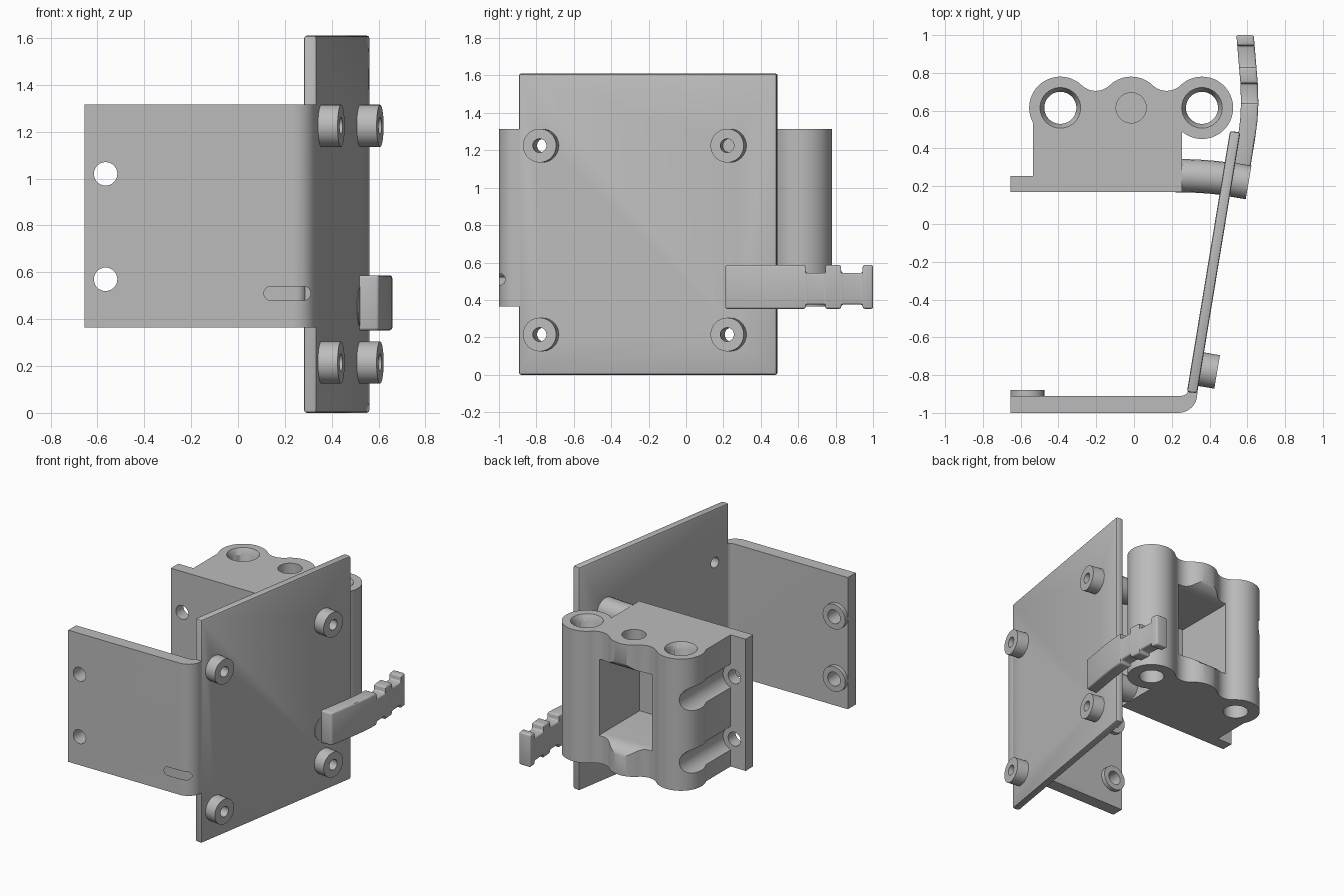
import bpy, bmesh
from math import radians, sin, cos, pi
from mathutils import Vector, Matrix

old = bpy.data.objects.get("Cube")
if old:
    bpy.data.objects.remove(old)

grey = bpy.data.materials.new("plain grey")
grey.use_nodes = True
grey.diffuse_color = (0.5, 0.5, 0.5, 1)
grey.node_tree.nodes["Principled BSDF"].inputs["Base Color"].default_value = (0.5, 0.5, 0.5, 1)


def finish(name, bm):
    bmesh.ops.recalc_face_normals(bm, faces=bm.faces)
    mesh = bpy.data.meshes.new(name)
    bm.to_mesh(mesh)
    bm.free()
    mesh.materials.append(grey)
    ob = bpy.data.objects.new(name, mesh)
    bpy.context.collection.objects.link(ob)
    return ob


def prism(name, outline, lo, hi, axis="z"):
    """Extrude an outline (xy along z, yz along x, or xz along y)."""
    place = {"z": lambda a, b, h: (a, b, h),
             "x": lambda a, b, h: (h, a, b),
             "y": lambda a, b, h: (a, h, b)}[axis]
    bm = bmesh.new()
    face = bm.faces.new([bm.verts.new(place(a, b, lo)) for a, b in outline])
    out = bmesh.ops.extrude_face_region(bm, geom=[face])
    moved = [v for v in out["geom"] if isinstance(v, bmesh.types.BMVert)]
    bmesh.ops.translate(bm, verts=moved, vec=place(0, 0, hi - lo))
    return finish(name, bm)


def rod(name, start, end, r1, r2=None, sides=40):
    a, b = Vector(start), Vector(end)
    turn = (b - a).to_track_quat("Z", "Y").to_matrix().to_4x4()
    bm = bmesh.new()
    bmesh.ops.create_cone(bm, cap_ends=True, segments=sides, radius1=r1,
                          radius2=r1 if r2 is None else r2, depth=(b - a).length,
                          matrix=Matrix.Translation((a + b) / 2) @ turn)
    return finish(name, bm)


def arc(cx, cy, r, start, end, n=14):
    angles = [radians(start + (end - start) * i / n) for i in range(n + 1)]
    return [(cx + r * cos(t), cy + r * sin(t)) for t in angles]


def apply(ob, mod):
    bpy.context.view_layer.objects.active = ob
    bpy.ops.object.modifier_apply(modifier=mod.name)


def cut(ob, *cutters):
    for c in cutters:
        mod = ob.modifiers.new("cut", "BOOLEAN")
        mod.operation, mod.solver, mod.object = "DIFFERENCE", "EXACT", c
        apply(ob, mod)
        bpy.data.objects.remove(c)


def bevel(ob, width, segments=3):
    mod = ob.modifiers.new("bevel", "BEVEL")
    mod.width, mod.segments, mod.limit_method = width, segments, "ANGLE"
    mod.angle_limit = radians(50)
    apply(ob, mod)


LOW, HIGH = 0.365, 1.315
SCREW_X, SCREW_Z = -0.565, (0.57, 1.02)
TILT = radians(9.6)
OUT = Vector((cos(TILT), -sin(TILT), 0))

# Front plate with its bend, screw bosses and slot
outline = [(-0.655, -1), (0.235, -1)] + arc(0.235, -0.9, 0.1, -90, 0, 10)
outline += [(0.335, -0.87), (0.285, -0.87)] + arc(0.25, -0.87, 0.04, 0, -90, 5) + [(-0.655, -0.91)]
front_plate = prism("front_plate", outline, LOW, HIGH)
for z in SCREW_Z:
    cut(front_plate, rod("hole", (SCREW_X, -1.1, z), (SCREW_X, -0.8, z), 0.05))
    boss = rod("front_plate_boss", (SCREW_X, -0.912, z), (SCREW_X, -0.88, z), 0.09)
    cut(boss, rod("hole", (SCREW_X, -1.1, z), (SCREW_X, -0.8, z), 0.05))
slot = arc(0.28, 0.51, 0.03, -90, 90, 8) + arc(0.14, 0.51, 0.03, 90, 270, 8)
cut(front_plate, prism("slot", slot, -1.1, -0.85, "y"))

# Tall tilted side plate
side_plate = prism("side_plate", [(0.28, -0.89), (0.335, -0.895), (0.563, 0.485), (0.508, 0.492)], 0, 1.61)
bevel(side_plate, 0.012, 2)

# Screw bosses on the outside of the side plate
for y in (-0.783, 0.22):
    for z in (0.215, 1.225):
        tip = Vector((0.44 + (y + 0.783) * 0.166, y, z))
        cut(side_plate, rod("hole", tip - OUT * 0.25, tip + OUT * 0.1, 0.037))
        boss = rod("side_plate_boss", tip - OUT * 0.1, tip, 0.09)
        cut(boss, rod("hole", tip - OUT * 0.25, tip + OUT * 0.1, 0.037))

# Hinge block with three lobes and a flange
outline = [(-0.655, 0.17), (0.255, 0.17)]
outline += arc(0.36, 0.615, 0.165, -129.6, 133.6, 36)
outline += arc(0.1725, 0.812, 0.107, -46.4, -133.6)[1:]
outline += arc(-0.015, 0.615, 0.165, 46.4, 133.6)[1:]
outline += arc(-0.2025, 0.812, 0.107, -46.4, -133.6)[1:]
outline += arc(-0.39, 0.615, 0.165, 46.4, 208.6, 24)[1:]
outline += [(-0.535, 0.255), (-0.655, 0.255)]
block = prism("hinge_block", outline, LOW, HIGH)

# Rear pocket, flared towards the back
pocket = [(0.25, 0.57)] + arc(0.67, 0.45, 0.12, 90, 10, 8) + [(0.95, 0.47)]
pocket += [(y, LOW + HIGH - z) for y, z in reversed(pocket)]
cut(block, prism("pocket", pocket, -0.225, 0.195, "x"))

# Pin bores, blind hole, and side grooves with screw holes
for x in (-0.39, 0.36):
    cut(block, rod("bore", (x, 0.615, 0.2), (x, 0.615, 1.5), 0.085),
        rod("countersink", (x, 0.615, HIGH - 0.05), (x, 0.615, HIGH + 0.01), 0.08, 0.113))
cut(block, rod("blind_hole", (-0.015, 0.615, HIGH - 0.1), (-0.015, 0.615, 1.5), 0.08))
for z in SCREW_Z:
    cut(block, rod("groove", (SCREW_X, 0.255, z), (SCREW_X, 1, z), 0.09),
        rod("hole", (SCREW_X, 0, z), (SCREW_X, 0.4, z), 0.05))

# Curved arms joining the block to the side plate
for z in (0.455, 1.225):
    curve = bpy.data.curves.new("joining_arm", "CURVE")
    curve.dimensions = "3D"
    curve.bevel_depth, curve.bevel_resolution, curve.use_fill_caps = 0.088, 8, True
    line = curve.splines.new("BEZIER")
    line.bezier_points.add(1)
    ends = [(Vector((0.22, 0.256, z)), Vector((0.1, 0, 0))), (Vector((0.525, 0.233, z)), OUT * 0.1)]
    for p, (co, way) in zip(line.bezier_points, ends):
        p.co, p.handle_left, p.handle_right = co, co - way, co + way
    arm = bpy.data.objects.new("joining_arm", curve)
    bpy.context.collection.objects.link(arm)
    curve.materials.append(grey)

# Notched lever, lofted along a gentle bend
PATH = [(0.2, 0.553), (0.45, 0.595), (0.55, 0.608), (0.65, 0.613), (0.75, 0.609), (1.0, 0.588)]


def path_x(y):
    for (y0, x0), (y1, x1) in zip(PATH, PATH[1:]):
        if y <= y1:
            return x0 + (x1 - x0) * (y - y0) / (y1 - y0)


FULL, THIN = (0.352, 0.587), (0.375, 0.545)
spans = [(0.21, 0.45, FULL), (0.45, 0.55, FULL), (0.55, 0.64, FULL), (0.64, 0.745, THIN),
         (0.745, 0.83, FULL), (0.83, 0.945, THIN), (0.945, 1.0, FULL)]
bm = bmesh.new()
rings = []
for y0, y1, (lo, hi) in spans:
    for y in (y0, y1):
        key = (y, lo)
        if rings and rings[-1][0] == key:
            continue
        x = path_x(y)
        corners = [(x - 0.046, lo), (x + 0.046, lo), (x + 0.046, hi), (x - 0.046, hi)]
        rings.append((key, [bm.verts.new((cx, y, cz)) for cx, cz in corners]))
for (_, a), (_, b) in zip(rings, rings[1:]):
    for i in range(4):
        j = (i + 1) % 4
        bm.faces.new((a[i], a[j], b[j], b[i]))
bm.faces.new(rings[0][1])
bm.faces.new(rings[-1][1])
lever = finish("lever", bm)
bevel(lever, 0.018)

# Smooth the round surfaces, keep the edges sharp
bpy.ops.object.select_all(action="DESELECT")
for ob in bpy.context.collection.objects:
    if ob.type == "MESH" and grey.name in ob.data.materials:
        ob.select_set(True)
        bpy.context.view_layer.objects.active = ob
bpy.ops.object.shade_smooth_by_angle(angle=radians(30))
